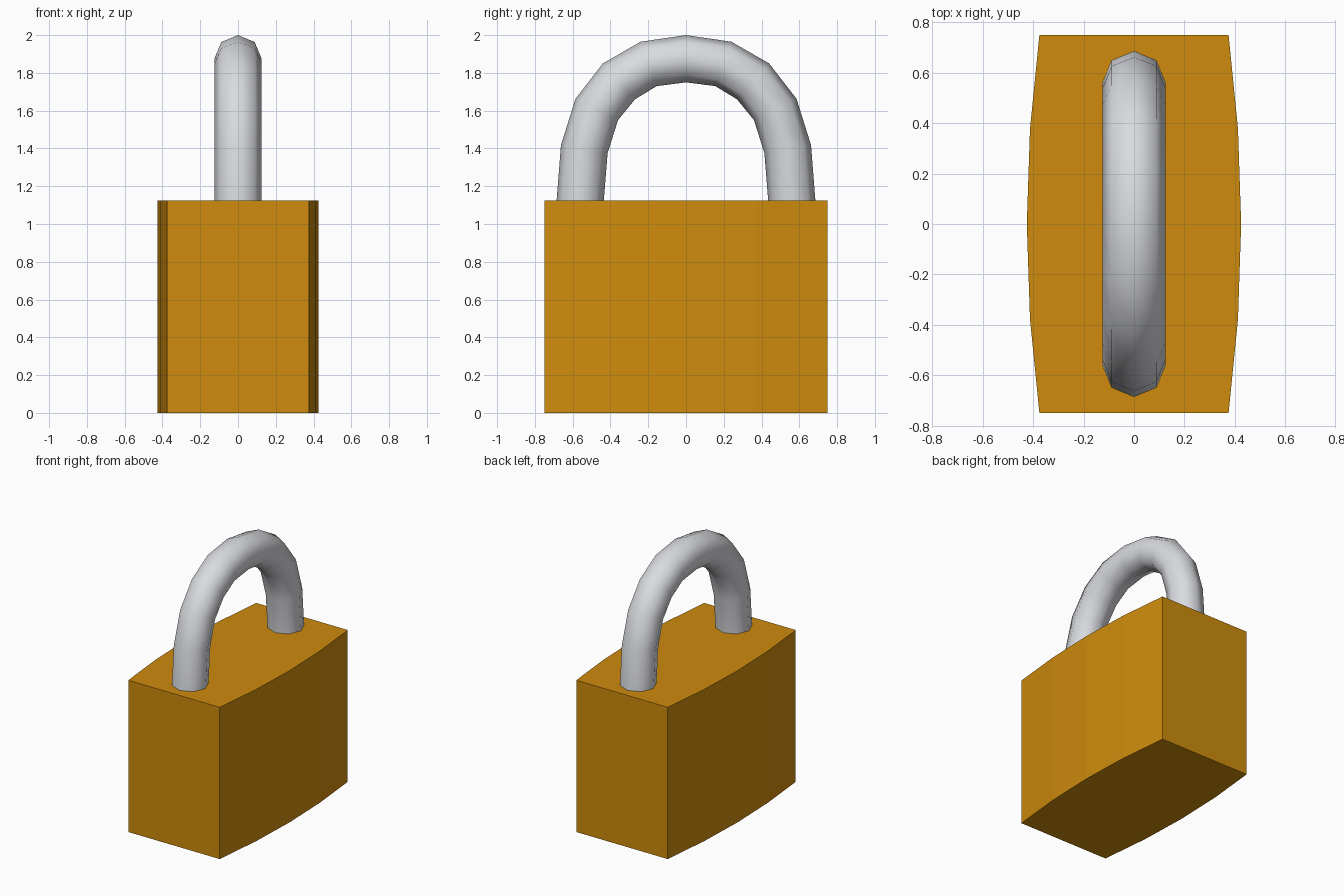
import bpy, bmesh, math
from mathutils import Vector

if "Cube" in bpy.data.objects:
    bpy.data.objects.remove(bpy.data.objects["Cube"])


def material(name, rgb):
    m = bpy.data.materials.new(name)
    m.diffuse_color = (*rgb, 1)
    m.use_nodes = True
    m.node_tree.nodes["Principled BSDF"].inputs["Base Color"].default_value = m.diffuse_color
    return m


def finish(bm, name, mat, smooth=False):
    bmesh.ops.recalc_face_normals(bm, faces=bm.faces)
    me = bpy.data.meshes.new(name)
    bm.to_mesh(me)
    bm.free()
    me.materials.append(mat)
    for p in me.polygons:
        p.use_smooth = smooth
    ob = bpy.data.objects.new(name, me)
    bpy.context.collection.objects.link(ob)
    return ob


brass = material("brass", (0.62, 0.26, 0.004))
steel = material("steel", (0.70, 0.71, 0.74))

# Lock body: bowed footprint extruded upward
side = [(0.375, -0.75), (0.4125, -0.375), (0.425, 0), (0.4125, 0.375), (0.375, 0.75)]
outline = side + [(-x, -y) for x, y in side]
bm = bmesh.new()
base = bm.faces.new([bm.verts.new((x, y, 0)) for x, y in outline])
ext = bmesh.ops.extrude_face_region(bm, geom=[base], use_keep_orig=True)
bmesh.ops.translate(bm, vec=(0, 0, 1.125),
                    verts=[v for v in ext["geom"] if isinstance(v, bmesh.types.BMVert)])
finish(bm, "lock_body", brass)

# Shackle: octagonal rings given by outer and inner points (y, z), mirrored in y
half = [((0.685, 1.125), (0.435, 1.125)), ((0.662, 1.418), (0.415, 1.375)),
        ((0.585, 1.663), (0.36, 1.55)), ((0.44, 1.85), (0.27, 1.66)),
        ((0.24, 1.965), (0.155, 1.73))]
mirrored = [((-o[0], o[1]), (-i[0], i[1])) for o, i in reversed(half)]
rings = half + [((0, 2.0), (0, 1.75))] + mirrored
bm = bmesh.new()
loops = []
for o, i in rings:
    o, i = Vector((0, *o)), Vector((0, *i))
    c, r = (o + i) / 2, (o - i) / 2
    loops.append([bm.verts.new(c + r * math.cos(k * math.pi / 4)
                               + Vector((0.125 * math.sin(k * math.pi / 4), 0, 0)))
                  for k in range(8)])
for a, b in zip(loops, loops[1:]):
    for k in range(8):
        n = (k + 1) % 8
        bm.faces.new((a[k], a[n], b[n], b[k]))
finish(bm, "shackle", steel, smooth=True)
